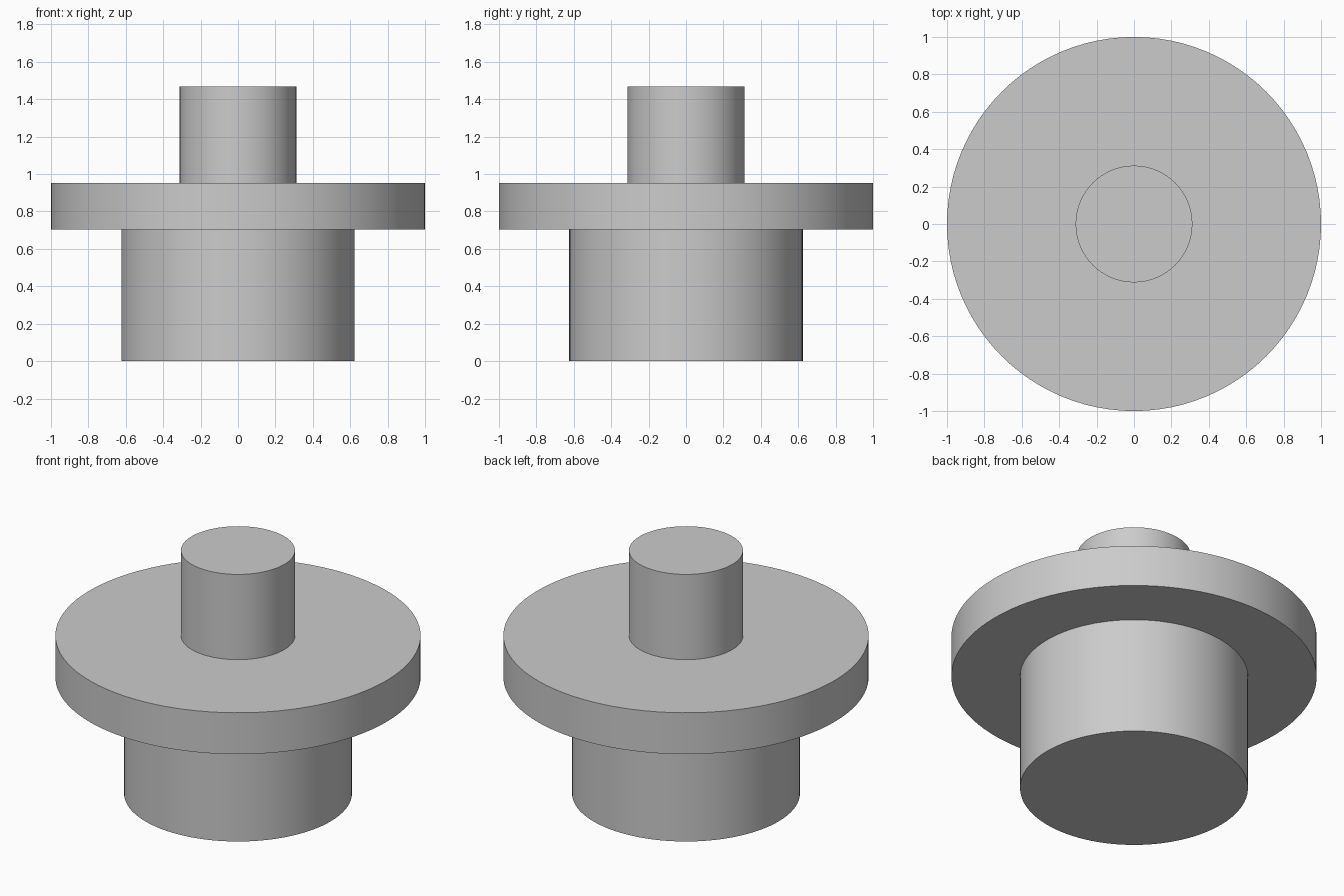
import bpy
import bmesh
import math

cube = bpy.data.objects.get("Cube")
if cube:
    bpy.data.objects.remove(cube, do_unlink=True)

# Plain grey material
grey = bpy.data.materials.new("light_grey")
grey.use_nodes = True
colour = (0.6, 0.6, 0.6, 1.0)
grey.diffuse_color = colour
grey.node_tree.nodes["Principled BSDF"].inputs["Base Color"].default_value = colour

SIDES = 96


def lathe(name, profile):
    """Revolve an (radius, height) outline around z into one closed solid."""
    bm = bmesh.new()
    rings = []
    for radius, height in profile:
        ring = []
        for i in range(SIDES):
            a = math.tau * i / SIDES
            ring.append(bm.verts.new((radius * math.cos(a), radius * math.sin(a), height)))
        rings.append(ring)
    for low, high in zip(rings, rings[1:]):
        for i in range(SIDES):
            j = (i + 1) % SIDES
            bm.faces.new((low[i], low[j], high[j], high[i]))
    bm.faces.new(rings[0][::-1])
    bm.faces.new(rings[-1])
    bmesh.ops.recalc_face_normals(bm, faces=bm.faces)
    mesh = bpy.data.meshes.new(name)
    bm.to_mesh(mesh)
    bm.free()
    mesh.materials.append(grey)
    obj = bpy.data.objects.new(name, mesh)
    bpy.context.collection.objects.link(obj)
    bpy.ops.object.select_all(action="DESELECT")
    obj.select_set(True)
    bpy.context.view_layer.objects.active = obj
    bpy.ops.object.shade_smooth_by_angle(angle=math.radians(30))
    return obj


# Wide base boss, broad flange and narrow top spigot
base_r, flange_r, spigot_r = 0.624, 1.0, 0.312
flange_bottom, flange_top, spigot_top = 0.703, 0.953, 1.468

lathe("flanged_plug", [
    (base_r, 0), (base_r, flange_bottom),
    (flange_r, flange_bottom), (flange_r, flange_top),
    (spigot_r, flange_top), (spigot_r, spigot_top),
])
